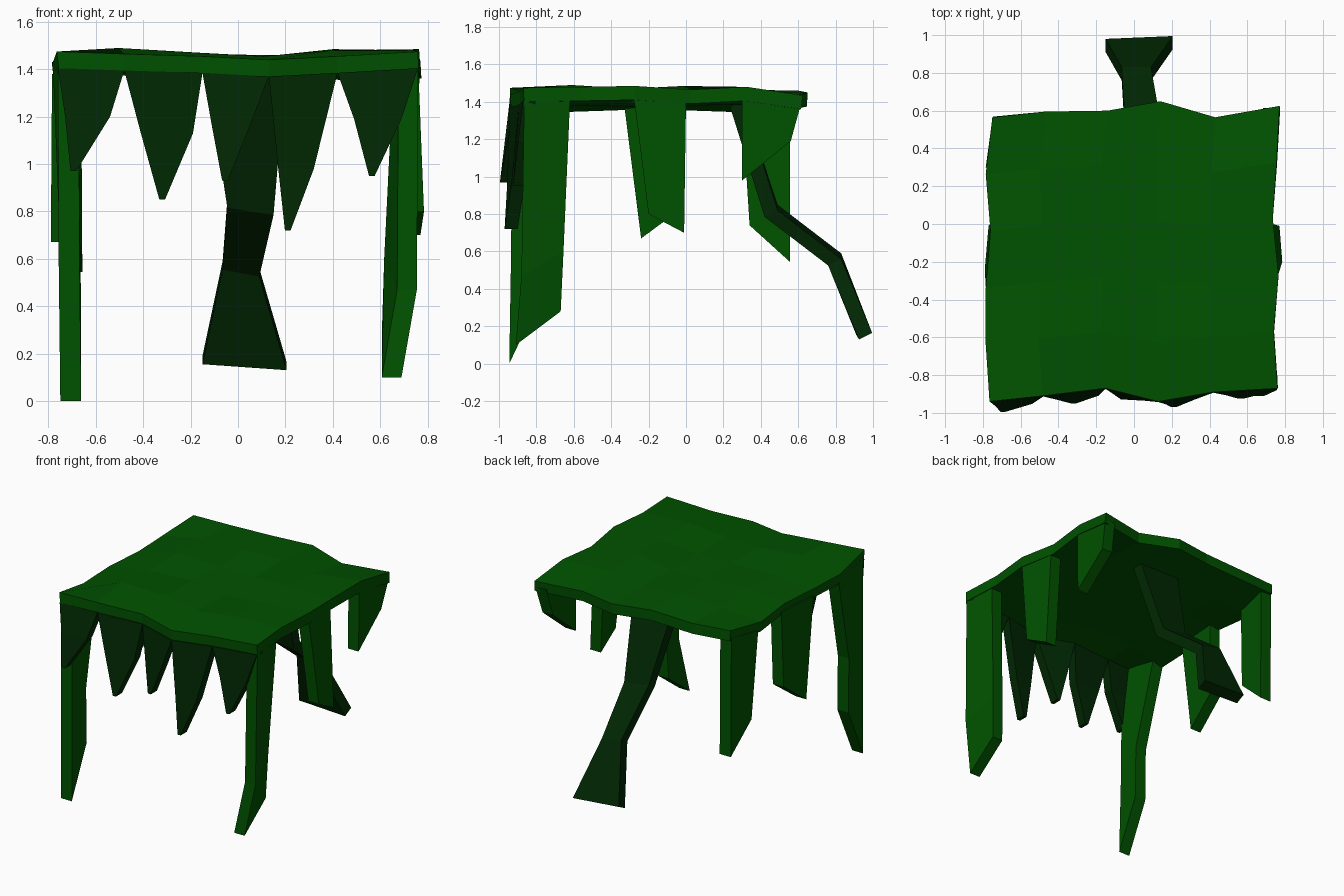
import bpy
import bmesh
from mathutils import Vector

cube = bpy.data.objects.get("Cube")
if cube:
    bpy.data.objects.remove(cube, do_unlink=True)


def make_material(name, colour):
    mat = bpy.data.materials.new(name)
    mat.use_nodes = True
    mat.diffuse_color = colour
    mat.node_tree.nodes["Principled BSDF"].inputs["Base Color"].default_value = colour
    return mat


leaf_green = make_material("leaf green", (0, .084, 0, 1))
dark_green = make_material("dark green", (.0003, .021, .0008, 1))


def finish(name, bm, material):
    bmesh.ops.recalc_face_normals(bm, faces=bm.faces)
    mesh = bpy.data.meshes.new(name)
    bm.to_mesh(mesh)
    bm.free()
    mesh.materials.append(material)
    obj = bpy.data.objects.new(name, mesh)
    bpy.context.scene.collection.objects.link(obj)
    return obj


def strip(name, edges, thickness, material):
    """Loft a flat strip through pairs of edge points, with a constant thickness."""
    bm = bmesh.new()
    offset = Vector(thickness)
    rings = []
    for first, second in edges:
        a, b = Vector(first), Vector(second)
        rings.append([bm.verts.new(p) for p in (a, b, b + offset, a + offset)])
    for upper, lower in zip(rings, rings[1:]):
        for k in range(4):
            n = (k + 1) % 4
            bm.faces.new((upper[k], upper[n], lower[n], lower[k]))
    bm.faces.new(rings[0])
    bm.faces.new(rings[-1])
    return finish(name, bm, material)


def lerp(a, b, t):
    return a + (b - a) * t


# Uneven canopy slab: outline of its four edges, and heights row by row from the front
columns = [-.76, -.48, -.15, .13, .42, .76]
front_y = [-.94, -.91, -.87, -.94, -.89, -.87]
back_y = [.565, .595, .6, .65, .565, .625]
left_x = [-.765, -.785, -.785, -.76, -.785, -.75]
right_x = [.76, .74, .765, .735, .755, .77]
heights = [
    [1.475, 1.465, 1.455, 1.44, 1.455, 1.475],
    [1.42, 1.49, 1.47, 1.455, 1.48, 1.48],
    [1.43, 1.46, 1.47, 1.45, 1.47, 1.485],
    [1.43, 1.48, 1.46, 1.455, 1.485, 1.465],
    [1.42, 1.46, 1.465, 1.46, 1.46, 1.48],
    [1.46, 1.45, 1.46, 1.45, 1.43, 1.435],
]


def canopy_point(i, j):
    s = (columns[i] - columns[0]) / (columns[-1] - columns[0])
    return (lerp(left_x[j], right_x[j], s),
            lerp(front_y[i], back_y[i], j / 5), heights[j][i])


bm = bmesh.new()
grid = [[bm.verts.new(canopy_point(i, j)) for i in range(6)] for j in range(6)]
for j in range(5):
    for i in range(5):
        bm.faces.new((grid[j][i], grid[j][i + 1], grid[j + 1][i + 1], grid[j + 1][i]))
canopy = finish("canopy", bm, leaf_green)
if canopy.data.polygons[0].normal.z < 0:
    canopy.data.flip_normals()
solid = canopy.modifiers.new("thickness", "SOLIDIFY")
solid.thickness = .075
solid.offset = -1

# Hanging teeth along the front: middle left, middle right, middle height, tip x, y, z
teeth = [
    (-.73, -.54, 1.2, -.695, -.995, .97),
    (-.41, -.19, 1.13, -.32, -.95, .85),
    (-.11, .05, 1.16, -.055, -.93, .93),
    (.17, .32, .98, .21, -.97, .72),
    (.49, .69, 1.19, .565, -.925, .95),
]
for i, (x0, x1, mid_z, tip_x, tip_y, tip_z) in enumerate(teeth):
    y0, y1 = front_y[i], front_y[i + 1]
    z0, z1 = heights[0][i] - .07, heights[0][i + 1] - .07
    strip("front_tooth_%d" % (i + 1), [
        ((columns[i], y0 - .003, z0), (columns[i + 1], y1 - .003, z1)),
        ((x0, lerp(y0, tip_y, .5), mid_z), (x1, lerp(y1, tip_y, .5), mid_z)),
        ((tip_x - .012, tip_y, tip_z), (tip_x + .012, tip_y, tip_z)),
    ], (0, .07, 0), dark_green)

# Long front legs, each with a bend
strip("front_left_leg", [
    ((.76, -.865, 1.41), (.74, -.62, 1.41)),
    ((.755, -.88, .47), (.70, -.655, .6)),
    ((.69, -.91, .1), (.69, -.67, .28)),
], (-.083, 0, 0), leaf_green)
strip("front_right_leg", [
    ((-.76, -.93, 1.41), (-.78, -.62, 1.38)),
    ((-.757, -.935, .6), (-.755, -.775, .75)),
    ((-.75, -.945, 0), (-.75, -.775, .36)),
], (.088, 0, 0), leaf_green)

# Shorter hanging strips along the sides
strip("middle_left_strip", [
    ((.76, -.28, 1.43), (.735, 0, 1.41)),
    ((.785, -.2, .8), (.77, -.01, .7)),
], (-.085, 0, 0), leaf_green)
strip("middle_right_strip", [
    ((-.785, -.33, 1.38), (-.76, 0, 1.38)),
    ((-.79, -.24, .67), (-.77, -.01, .84)),
], (.085, 0, 0), leaf_green)
strip("back_left_strip", [
    ((.755, .3, 1.42), (.77, .615, 1.39)),
    ((.75, .3, .98), (.75, .56, 1.19)),
], (-.085, 0, 0), leaf_green)
strip("back_right_strip", [
    ((-.785, .3, 1.37), (-.75, .555, 1.4)),
    ((-.76, .34, .74), (-.745, .555, .545)),
], (.088, 0, 0), leaf_green)

# Bent strip flaring out behind
strip("back_tail", [
    ((-.13, .305, 1.41), (.2, .305, 1.41)),
    ((-.045, .49, .85), (.15, .49, .82)),
    ((-.065, .83, .59), (.09, .83, .56)),
    ((-.15, .98, .19), (.205, .995, .165)),
], (0, -.07, -.035), dark_green)
